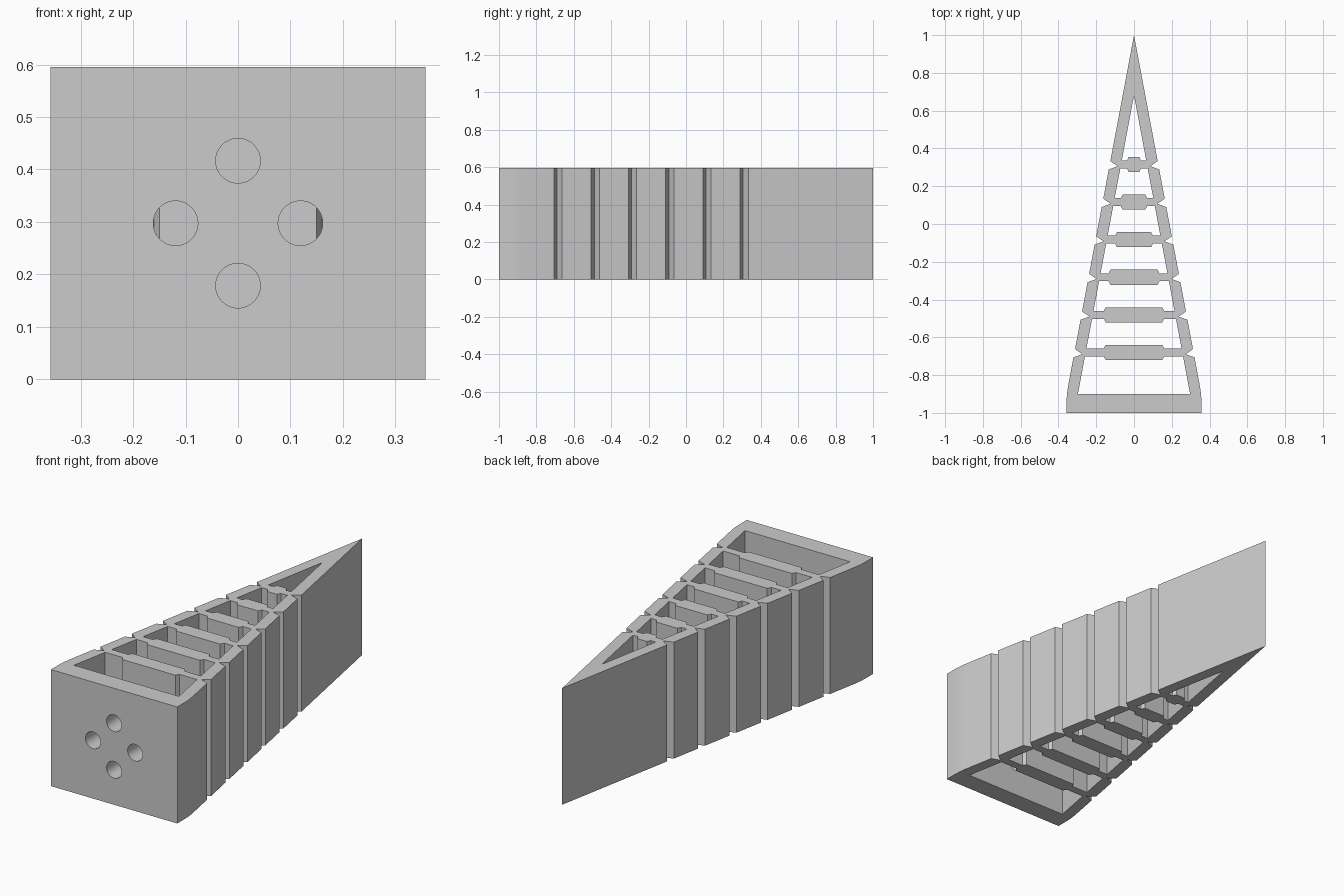
import bpy, bmesh, math
from mathutils import Matrix

cube = bpy.data.objects.get("Cube")
if cube:
    bpy.data.objects.remove(cube, do_unlink=True)

HEIGHT = 0.595
HALF_BASE = 0.357
WALL = 0.06            # side wall thickness measured along x
BASE_TOP = -0.9        # back face of the mounting block
RIB_Y = [-0.68 + 0.199 * i for i in range(6)]
RIB_PAD = [0.16, 0.16, 0.135, 0.1, 0.07, 0.037]
THIN, THICK, BEVEL = 0.021, 0.04, 0.01

grey = bpy.data.materials.new("light_grey")
grey.use_nodes = True
colour = (0.6, 0.6, 0.6, 1)
grey.diffuse_color = colour
grey.node_tree.nodes["Principled BSDF"].inputs["Base Color"].default_value = colour


def outer(y):
    return HALF_BASE * (1 - y) / 1.9


def inner(y):
    return outer(y) - WALL


def mirrored(right):
    """Close a right-hand profile (bottom to top) with its mirror image."""
    return right + [(-x, y) for x, y in reversed(right) if x > 1e-6]


def add_prism(bm, points, z0, z1):
    face = bm.faces.new([bm.verts.new((x, y, z0)) for x, y in points])
    top = bmesh.ops.extrude_face_region(bm, geom=[face])["geom"]
    bmesh.ops.translate(bm, vec=(0, 0, z1 - z0),
                        verts=[v for v in top if isinstance(v, bmesh.types.BMVert)])


def make_object(name, bm):
    bmesh.ops.recalc_face_normals(bm, faces=bm.faces)
    mesh = bpy.data.meshes.new(name)
    bm.to_mesh(mesh)
    bm.free()
    mesh.materials.append(grey)
    obj = bpy.data.objects.new(name, mesh)
    bpy.context.collection.objects.link(obj)
    return obj


def cut(target, cutter):
    cutter.hide_render = True
    mod = target.modifiers.new("cut", "BOOLEAN")
    mod.operation, mod.solver, mod.object = "DIFFERENCE", "EXACT", cutter
    bpy.context.view_layer.objects.active = target
    bpy.ops.object.modifier_apply(modifier=mod.name)
    bpy.data.objects.remove(cutter, do_unlink=True)


# Tapered body with V notches beside each rib
side = [(HALF_BASE, -1), (HALF_BASE, -0.93), (0.355, -0.9), (0.35, -0.865)]
for y in RIB_Y:
    side += [(outer(y - 0.026), y - 0.026),
             (outer(y) - 0.042, y - 0.009),
             (outer(y + 0.018), y + 0.018)]
side.append((0, 1))
bm = bmesh.new()
add_prism(bm, mirrored(side), 0, HEIGHT)
finger = make_object("ribbed_finger", bm)


def rib_edge(i, sign):
    """Stepped face of a rib from the wall to its thick middle."""
    y, pad = RIB_Y[i], RIB_PAD[i]
    thin, thick = y + sign * THIN, y + sign * THICK
    return [(inner(thin), thin), (pad, thin), (pad - BEVEL, thick)]


# Cavities between neighbouring ribs, leaving the ribs standing
bm = bmesh.new()
for i in range(len(RIB_Y) + 1):
    lower = [(inner(BASE_TOP), BASE_TOP)] if i == 0 else rib_edge(i - 1, 1)[::-1]
    upper = [(0, 1 - WALL * 1.9 / HALF_BASE)] if i == len(RIB_Y) else rib_edge(i, -1)
    add_prism(bm, mirrored(lower + upper), -0.1, HEIGHT + 0.1)
cut(finger, make_object("cavity_cutter", bm))

# Four mounting holes through the base block
bm = bmesh.new()
for i in range(4):
    angle = i * math.pi / 2
    place = Matrix.Translation((0.119 * math.cos(angle), -0.95,
                                HEIGHT / 2 + 0.119 * math.sin(angle)))
    bmesh.ops.create_cone(bm, cap_ends=True, segments=48, radius1=0.0425,
                          radius2=0.0425, depth=0.16,
                          matrix=place @ Matrix.Rotation(math.pi / 2, 4, "X"))
cut(finger, make_object("hole_cutter", bm))

# Smooth the round holes and soft base corner, keep the rest crisp
bpy.ops.object.select_all(action="DESELECT")
finger.select_set(True)
bpy.context.view_layer.objects.active = finger
bpy.ops.object.shade_smooth_by_angle(angle=math.radians(20))
